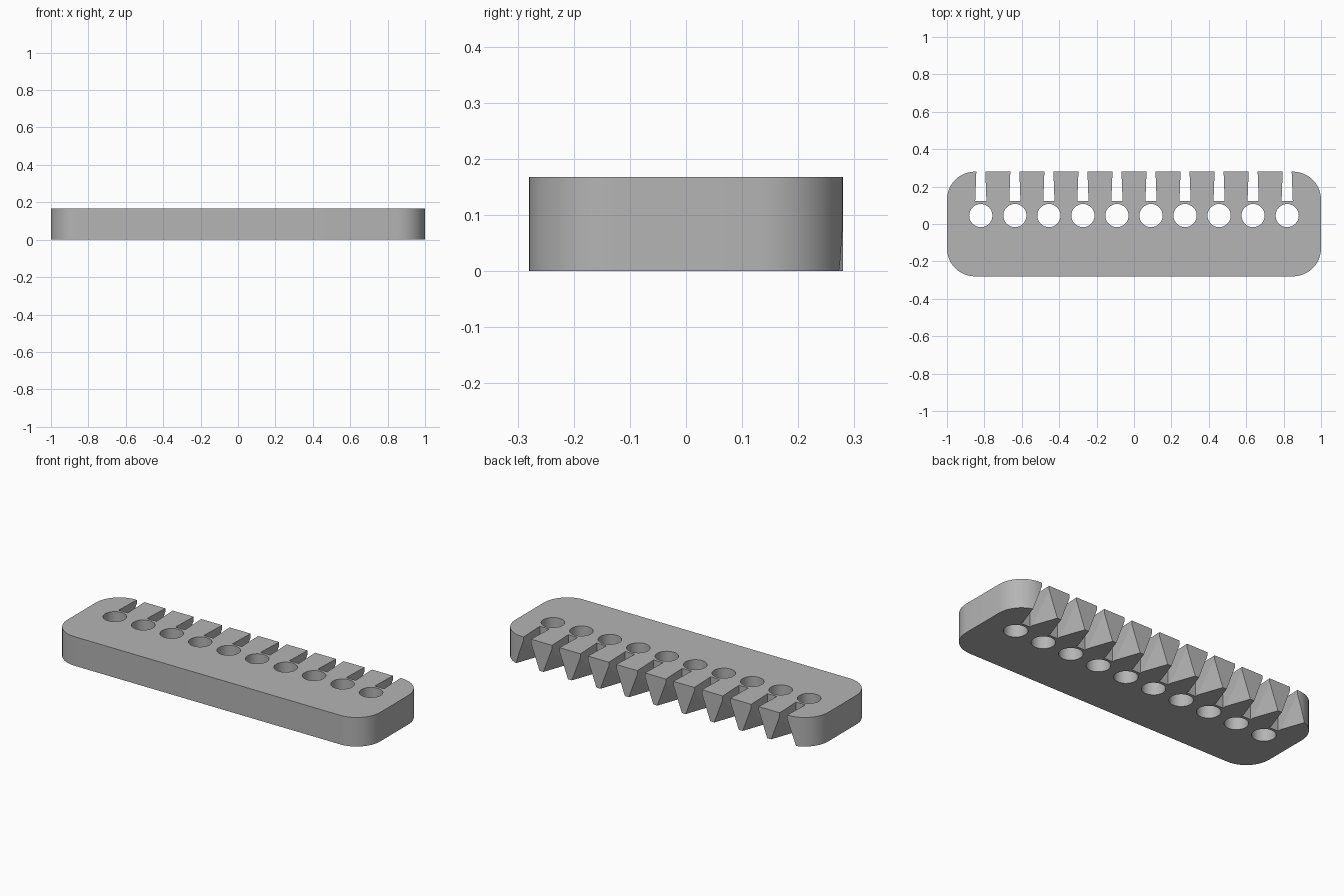
import bpy
import bmesh
from math import cos, sin, pi

HEIGHT = 0.168
HALF_X, HALF_Y = 1.0, 0.28
CORNER = 0.15
COUNT, PITCH = 10, 0.182
HOLE_Y, HOLE_R = 0.045, 0.062
SLOT_Y, SLOT_HALF = 0.122, 0.03
FLARE = 0.05

cube = bpy.data.objects.get("Cube")
if cube:
    bpy.data.objects.remove(cube, do_unlink=True)

grey = bpy.data.materials.new("plain grey")
grey.use_nodes = True
colour = (0.46, 0.46, 0.46, 1)
grey.diffuse_color = colour
grey.node_tree.nodes["Principled BSDF"].inputs["Base Color"].default_value = colour


def loft(bm, bottom, top, z0, z1):
    """Closed solid between two outlines with the same number of points."""
    low = [bm.verts.new((x, y, z0)) for x, y in bottom]
    high = [bm.verts.new((x, y, z1)) for x, y in top]
    bm.faces.new(low[::-1])
    bm.faces.new(high)
    n = len(low)
    for i in range(n):
        j = (i + 1) % n
        bm.faces.new((low[i], low[j], high[j], high[i]))


def make_object(name, bm):
    bmesh.ops.triangulate(bm, faces=[f for f in bm.faces if len(f.verts) == 4])
    bmesh.ops.recalc_face_normals(bm, faces=bm.faces)
    mesh = bpy.data.meshes.new(name)
    bm.to_mesh(mesh)
    bm.free()
    obj = bpy.data.objects.new(name, mesh)
    bpy.context.collection.objects.link(obj)
    mesh.materials.append(grey)
    return obj


def arc(cx, cy, radius, start, sweep, steps):
    return [(cx + radius * cos(start + sweep * i / steps),
             cy + radius * sin(start + sweep * i / steps)) for i in range(steps + 1)]


# Plate with rounded corners
outline = []
for k, (sx, sy) in enumerate(((1, 1), (-1, 1), (-1, -1), (1, -1))):
    outline += arc(sx * (HALF_X - CORNER), sy * (HALF_Y - CORNER),
                   CORNER, k * pi / 2, pi / 2, 12)
bm = bmesh.new()
loft(bm, outline, outline, 0, HEIGHT)
plate = make_object("notched_plate", bm)

# Cutters: round holes, and slots that flare out towards the bottom back edge
holes, slots = bmesh.new(), bmesh.new()
back = HALF_Y + 0.04
grow = FLARE * (back - SLOT_Y) / (HALF_Y - SLOT_Y)
over = 0.02
for i in range(COUNT):
    x = (i - (COUNT - 1) / 2) * PITCH
    ring = arc(x, HOLE_Y, HOLE_R, 0, 2 * pi, 32)[:-1]
    loft(holes, ring, ring, -over, HEIGHT + over)

    def section(extra):
        return [(x - SLOT_HALF, SLOT_Y), (x + SLOT_HALF, SLOT_Y),
                (x + SLOT_HALF + extra, back), (x - SLOT_HALF - extra, back)]

    # The flare shrinks to the plain slot width at the top face
    slope = grow * over / HEIGHT
    loft(slots, section(grow + slope), section(-slope), -over, HEIGHT + over)

for name, cutter_mesh in (("hole_cutter", holes), ("slot_cutter", slots)):
    cutter = make_object(name, cutter_mesh)
    cutter.hide_render = True
    cutter.hide_set(True)
    mod = plate.modifiers.new(name, "BOOLEAN")
    mod.operation = "DIFFERENCE"
    mod.solver = "EXACT"
    mod.object = cutter
    bpy.context.view_layer.objects.active = plate
    plate.select_set(True)
    bpy.ops.object.modifier_apply(modifier=name)
    bpy.data.objects.remove(cutter, do_unlink=True)

# Smooth curved walls, sharp edges elsewhere
bpy.ops.object.shade_smooth_by_angle(angle=pi / 7)
